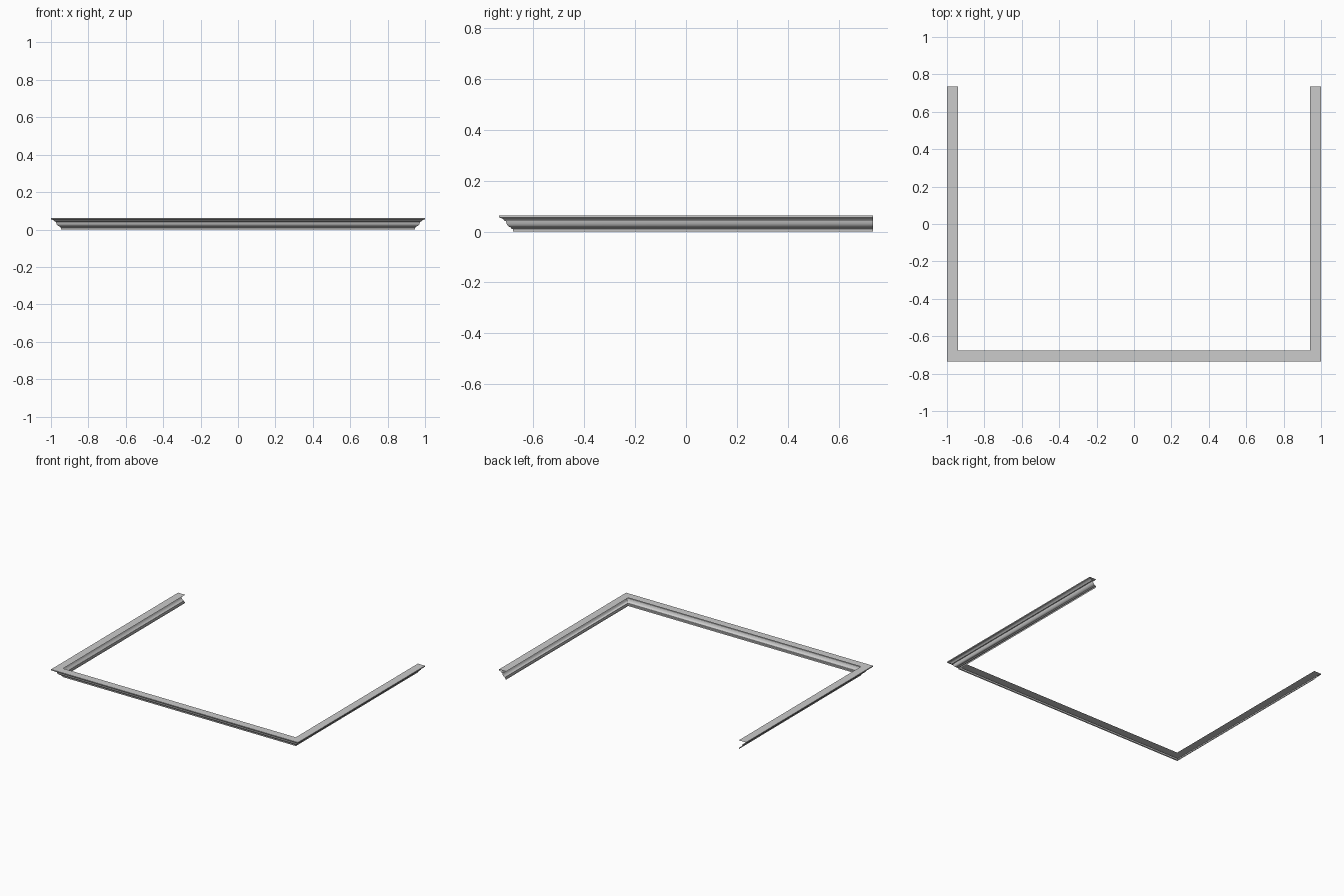
import bpy
import bmesh
import math

default = bpy.data.objects.get("Cube")
if default:
    bpy.data.objects.remove(default, do_unlink=True)

HALF_X, HALF_Y = 1.0, 0.735

# Plain grey finish
grey = bpy.data.materials.new("grey")
grey.use_nodes = True
colour = (0.6, 0.6, 0.6, 1)
grey.diffuse_color = colour
grey.node_tree.nodes["Principled BSDF"].inputs["Base Color"].default_value = colour

# Thin moulding section as (inset from the outer edge, height):
# flat top, fillet, rounded lip, cove, small round and foot
profile = [(0.058, 0.062), (0, 0.062), (0, 0.055), (0.008, 0.053), (0.016, 0.049),
           (0.021, 0.042), (0.027, 0.041), (0.029, 0.032), (0.033, 0.024),
           (0.040, 0.018), (0.047, 0.016), (0.048, 0.011), (0.054, 0.009),
           (0.055, 0)]

# Path corners with the inward mitre direction at each one
stations = [(-HALF_X, HALF_Y, 1, 0), (-HALF_X, -HALF_Y, 1, 1),
            (HALF_X, -HALF_Y, -1, 1), (HALF_X, HALF_Y, -1, 0)]

# Sweep the section round the three sides
bm = bmesh.new()
rows = [[bm.verts.new((x + dx * inset, y + dy * inset, z)) for inset, z in profile]
        for x, y, dx, dy in stations]
for a, b in zip(rows, rows[1:]):
    for i in range(len(profile) - 1):
        bm.faces.new((a[i], a[i + 1], b[i + 1], b[i]))

mesh = bpy.data.meshes.new("cornice_moulding")
bm.to_mesh(mesh)
bm.free()
mesh.materials.append(grey)
moulding = bpy.data.objects.new("cornice_moulding", mesh)
bpy.context.collection.objects.link(moulding)

# Smooth the curves, keep the creases
bpy.context.view_layer.objects.active = moulding
moulding.select_set(True)
bpy.ops.object.shade_smooth_by_angle(angle=math.radians(30))
